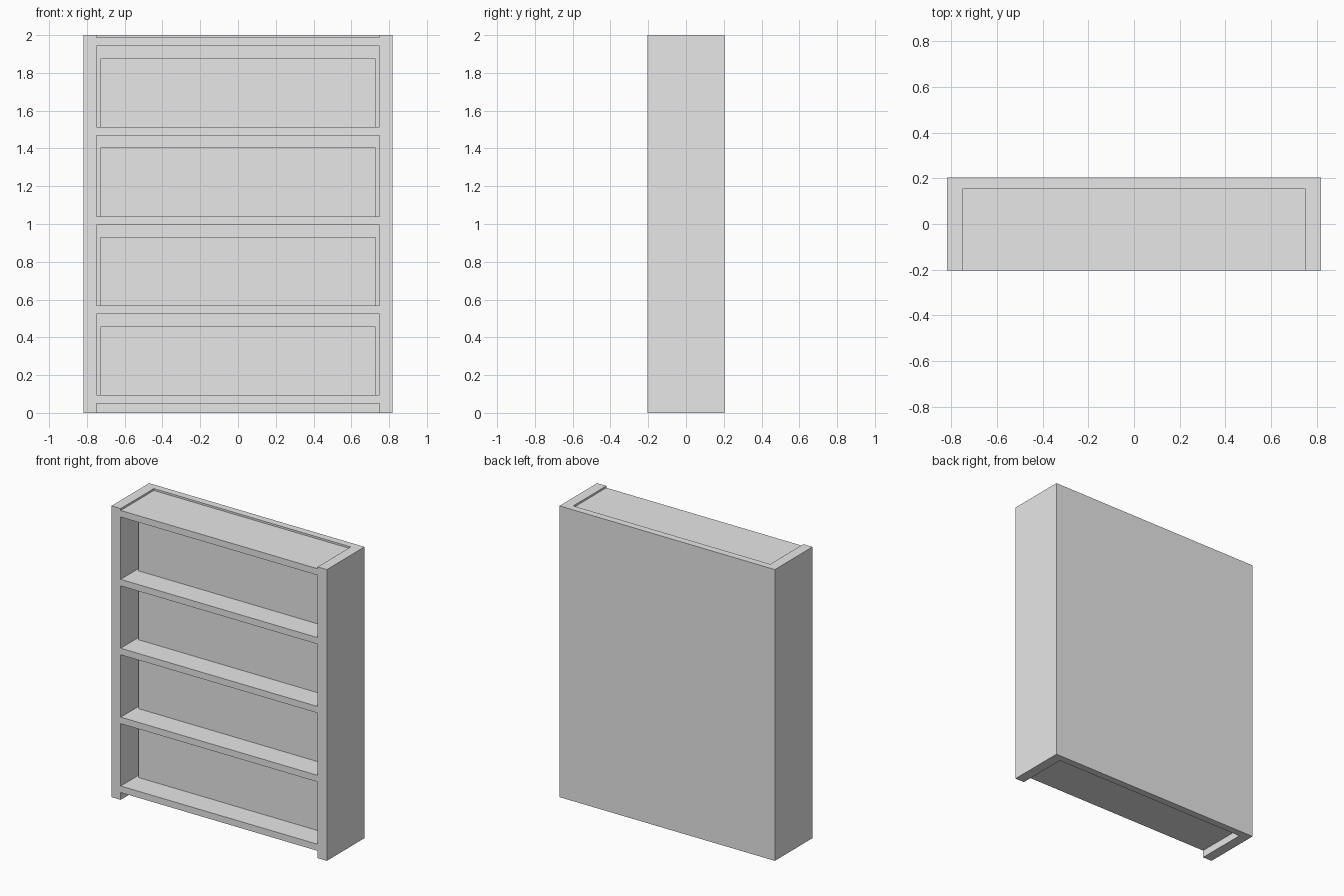
import bpy

cube = bpy.data.objects.get("Cube")
if cube:
    bpy.data.objects.remove(cube, do_unlink=True)

# Single flat finish
grey = bpy.data.materials.new("light_grey")
grey.use_nodes = True
color = (0.8, 0.8, 0.8, 1.0)
grey.diffuse_color = color
grey.node_tree.nodes["Principled BSDF"].inputs["Base Color"].default_value = color


def box(name, low, high):
    """Add a flat-sided box spanning two opposite corners."""
    center = [(a + b) / 2 for a, b in zip(low, high)]
    bpy.ops.mesh.primitive_cube_add(size=1, location=center)
    part = bpy.context.object
    part.name = name
    part.scale = [b - a for a, b in zip(low, high)]
    bpy.ops.object.transform_apply(location=False, rotation=False, scale=True)
    part.data.materials.append(grey)
    return part


WIDTH, DEPTH, HEIGHT = 0.818, 0.204, 2.0   # half width, half depth, height
INNER = 0.748                              # inner face of the side panels
BACK = 0.155                               # front face of the back panel
SHELF = 0.045                              # shelf thickness
FIRST, STEP = 0.05, 0.473                  # lowest shelf underside and spacing

# Side panels
for name, side in (("left_side", 1), ("right_side", -1)):
    xs = sorted((side * INNER, side * WIDTH))
    box(name, (xs[0], -DEPTH, 0), (xs[1], DEPTH, HEIGHT))

# Back panel
box("back_panel", (-INNER, BACK, 0), (INNER, DEPTH, HEIGHT))

# Shelves, each but the top one carrying a row block set back from the front
for i in range(5):
    z = FIRST + i * STEP
    top = z + SHELF
    box(f"shelf_{i + 1}", (-INNER, -DEPTH, z), (INNER, BACK, top))
    if i < 4:
        box(f"row_block_{i + 1}", (-0.728, -0.038, top), (0.728, BACK, top + 0.363))
